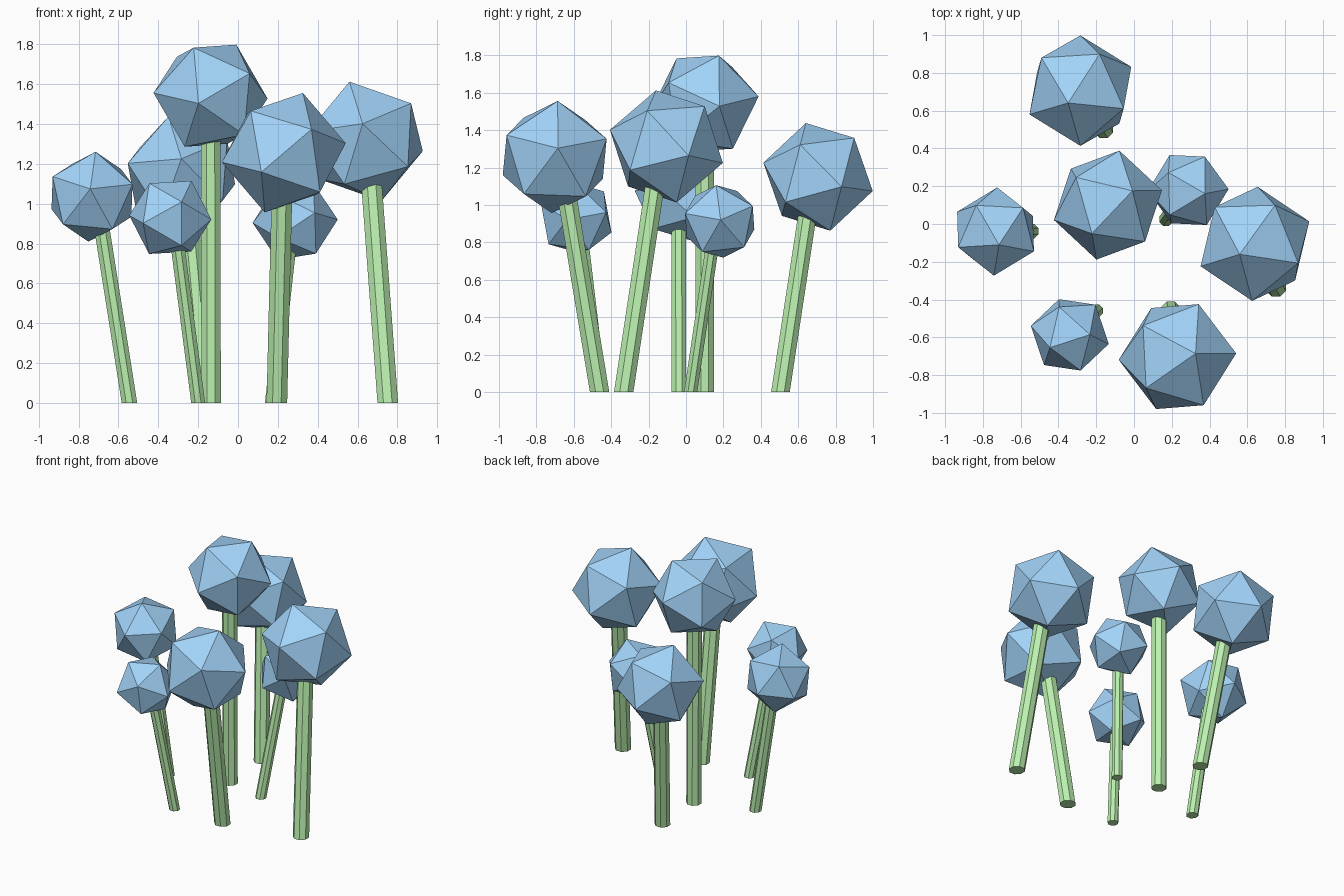
import bpy, bmesh, math
from mathutils import Vector, Matrix

if "Cube" in bpy.data.objects:
    bpy.data.objects.remove(bpy.data.objects["Cube"])

def material(name, rgb):
    m = bpy.data.materials.new(name)
    m.diffuse_color = (*rgb, 1)
    m.use_nodes = True
    m.node_tree.nodes["Principled BSDF"].inputs["Base Color"].default_value = m.diffuse_color
    return m

BLUE = material("blue", (0.36, 0.65, 0.94))
GREEN = material("green", (0.5, 0.88, 0.43))

def finish(bm, name, mat):
    bmesh.ops.recalc_face_normals(bm, faces=bm.faces)
    me = bpy.data.meshes.new(name)
    bm.to_mesh(me)
    bm.free()
    me.materials.append(mat)
    bpy.context.collection.objects.link(bpy.data.objects.new(name, me))

# Icosahedron head, oriented by the directions of two neighbouring corners
def head(name, centre, r, a, b):
    z = Vector(a).normalized()
    b = Vector(b)
    x = (b - z * b.dot(z)).normalized()
    rot = Matrix((x, z.cross(x), z)).transposed().to_4x4()
    bm = bmesh.new()
    bmesh.ops.create_icosphere(bm, subdivisions=1, radius=r,
                               matrix=Matrix.Translation(centre) @ rot)
    finish(bm, name, BLUE)

# Leaning eight-sided stem, flat on the ground, ending inside the head
def stem(name, base, centre, r):
    c = Vector(centre)
    foot = Vector((*base, 0))
    tip = foot.lerp(c, 0.87)
    tip.z = c.z
    bm = bmesh.new()
    rings = [[bm.verts.new(p + Vector((r * math.cos(t), r * math.sin(t), 0)))
              for t in (math.pi / 8 + k * math.pi / 4 for k in range(8))]
             for p in (foot, tip)]
    for k in range(8):
        j = (k + 1) % 8
        bm.faces.new((rings[0][k], rings[0][j], rings[1][j], rings[1][k]))
    for ring in rings:
        bm.faces.new(ring)
    finish(bm, name, GREEN)

# place, head centre, head radius, two corner directions, stem foot
FLOWERS = [
    ("back", (-.284, .706, 1.15), .302, (0, .29, -.075), (.27, .131, -.054), (-.16, .505)),
    ("middle", (-.138, .10, 1.542), .297, (.13, .076, .257), (.058, .29, .032), (-.135, .10)),
    ("back_right", (.287, .18, .912), .214, (.213, .005, .008), (.095, .173, .081), (.17, .025)),
    ("left", (-.733, -.04, 1.035), .237, (.018, -.07, .225), (.206, -.108, .07), (-.545, -.038)),
    ("right", (.64, -.105, 1.313), .315, (-.08, -.055, .298), (-.29, -.12, .053), (.752, -.333)),
    ("front_left", (-.34, -.587, .931), .212, (.205, -.048, -.01), (.112, 0, .181), (-.2, -.46)),
    ("front", (.23, -.702, 1.256), .315, (.096, .016, .30), (.31, .017, .05), (.195, -.462)),
]
for place, centre, r, a, b, foot in FLOWERS:
    head(place + "_flower_head", centre, r, a, b)
    stem(place + "_stem", foot, centre, r * .178)
